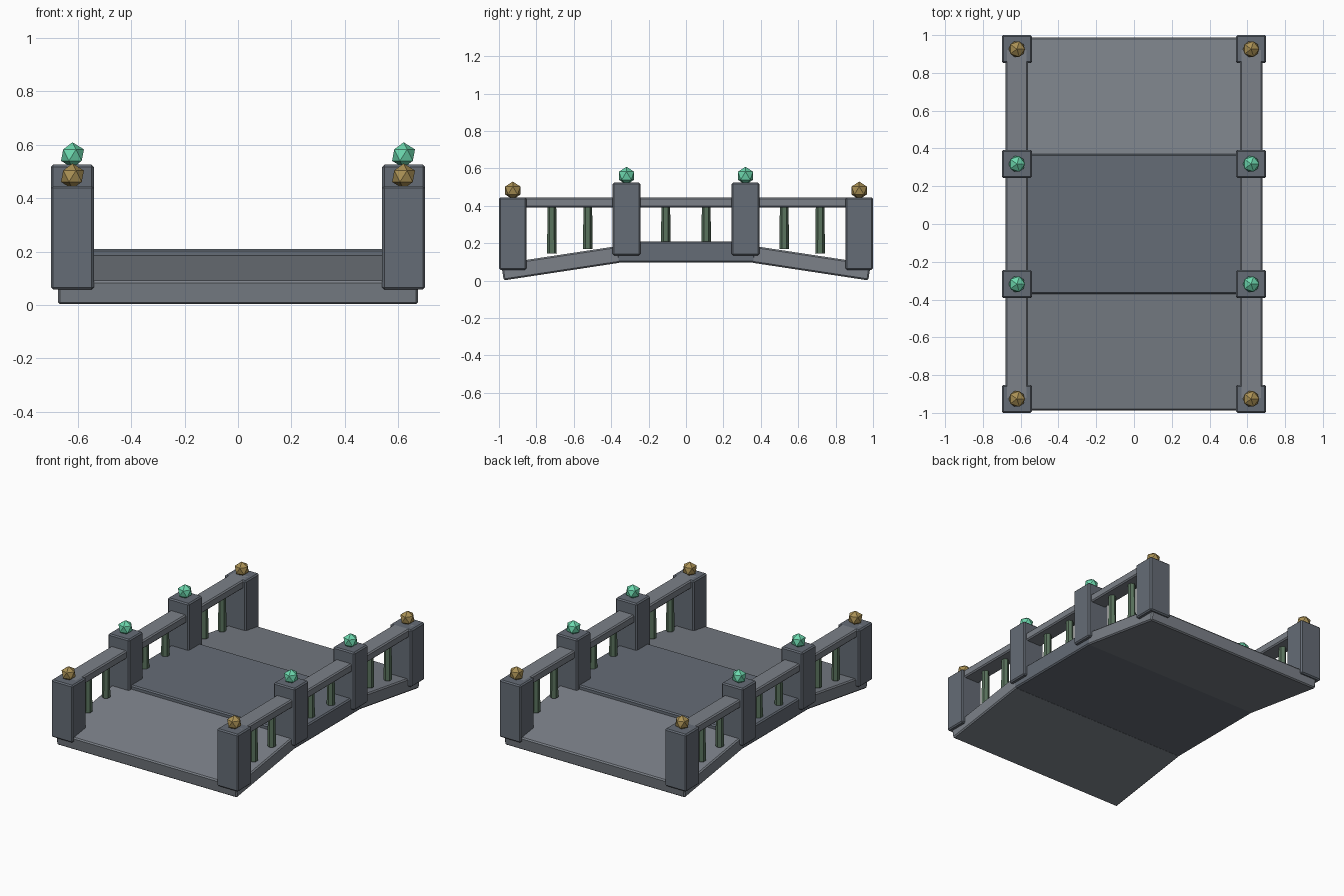
import bpy
from math import atan

if "Cube" in bpy.data.objects:
    bpy.data.objects.remove(bpy.data.objects["Cube"])


def material(name, rgb):
    m = bpy.data.materials.new(name)
    m.diffuse_color = (*rgb, 1)
    m.use_nodes = True
    m.node_tree.nodes["Principled BSDF"].inputs["Base Color"].default_value = m.diffuse_color
    return m


STONE = material("stone", (0.13, 0.15, 0.18))
LIGHT = material("light_stone", (0.20, 0.22, 0.25))
GREEN = material("green_baluster", (0.10, 0.17, 0.11))
GOLD = material("gold", (0.40, 0.28, 0.09))
JADE = material("jade", (0.15, 0.68, 0.42))


def finish(name, mat):
    ob = bpy.context.object
    ob.name = name
    ob.data.materials.append(mat)
    return ob


def box(name, loc, size, mat, tilt=0.0, bevel=0.008):
    bpy.ops.mesh.primitive_cube_add(size=1, location=loc)
    ob = finish(name, mat)
    ob.scale = size
    bpy.ops.object.transform_apply(location=False, rotation=False, scale=True)
    ob.rotation_euler.x = tilt
    mod = ob.modifiers.new("edge_chamfer", 'BEVEL')
    mod.width = bevel
    mod.segments = 1
    return ob


def post(name, x, y, bottom, top, ball_mat):
    box(name, (x, y, (bottom + top) / 2), (0.16, 0.148, top - bottom), STONE)
    bpy.ops.mesh.primitive_ico_sphere_add(subdivisions=1, radius=0.048,
                                          location=(x, y, top + 0.036))
    finish(name + "_finial", ball_mat)


def baluster(x, y, bottom):
    top = 0.41
    bpy.ops.mesh.primitive_cone_add(vertices=6, radius1=0.026, radius2=0.023,
                                    depth=top - bottom,
                                    location=(x, y, (top + bottom) / 2))
    finish("baluster", GREEN)


# Deck: level centre slab and two sloping ramps
box("centre_deck", (0, 0, 0.153), (1.35, 0.74, 0.114), STONE)
slope = atan(0.152)
for s in (-1, 1):
    box("ramp", (0, s * 0.669, 0.0935), (1.35, 0.632, 0.09), LIGHT, tilt=-s * slope)

# Railings on both sides
for x in (-0.62, 0.62):
    box("handrail", (x, 0, 0.418), (0.12, 1.86, 0.056), LIGHT)
    for s in (-1, 1):
        post("end_post", x, s * 0.926, 0.058, 0.446, GOLD)
        post("middle_post", x, s * 0.318, 0.135, 0.525, JADE)
        baluster(x, s * 0.108, 0.20)
        baluster(x, s * 0.525, 0.17)
        baluster(x, s * 0.717, 0.145)
